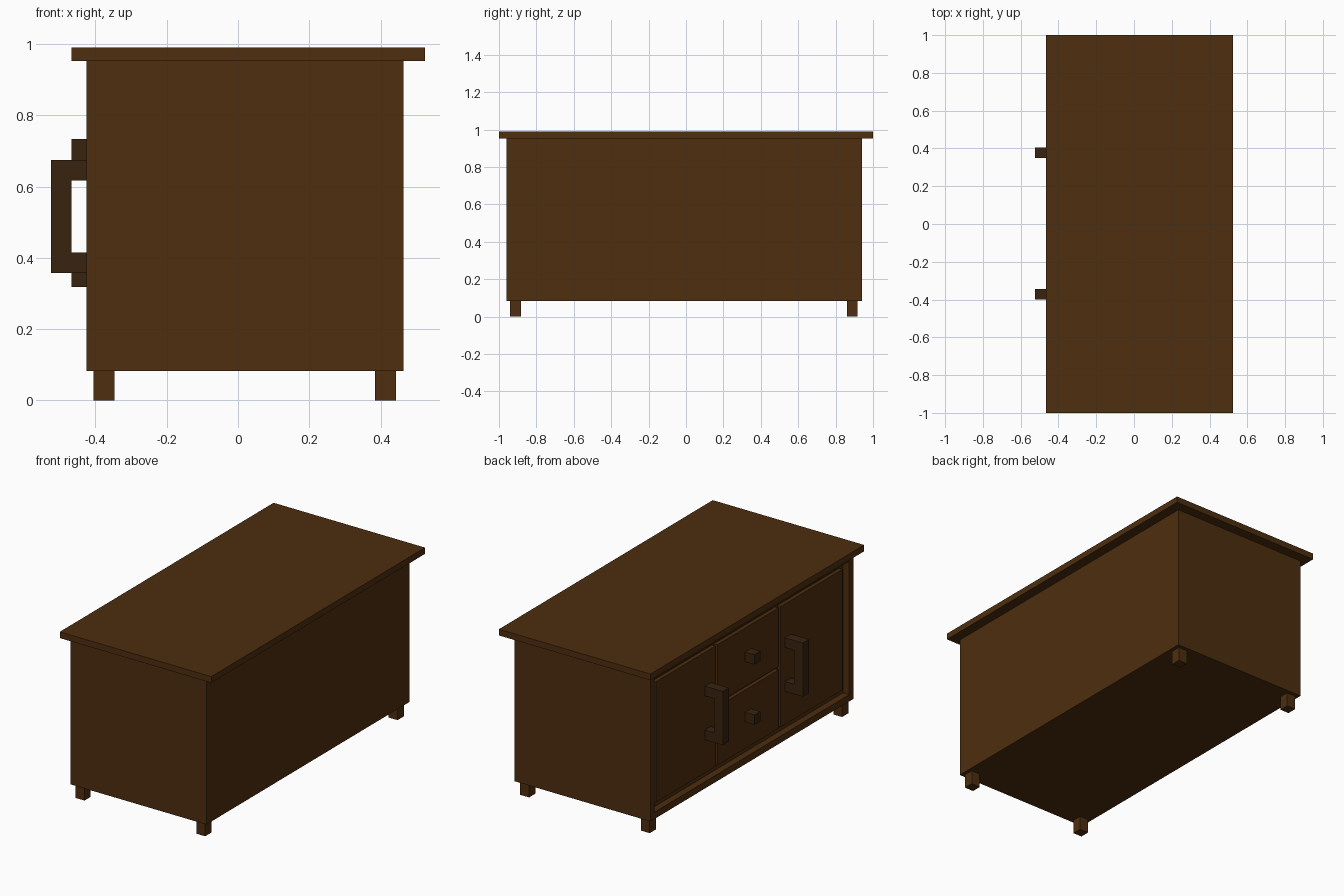
import bpy, bmesh

if "Cube" in bpy.data.objects:
    bpy.data.objects.remove(bpy.data.objects["Cube"])


def material(name, rgb):
    m = bpy.data.materials.new(name)
    m.diffuse_color = (*rgb, 1)
    m.use_nodes = True
    m.node_tree.nodes["Principled BSDF"].inputs["Base Color"].default_value = m.diffuse_color
    return m


WOOD = material("brown wood", (0.074, 0.0273, 0.0048))
DARK = material("dark handle wood", (0.0395, 0.0172, 0.0051))


def finish(name, bm, mat):
    bmesh.ops.recalc_face_normals(bm, faces=bm.faces)
    me = bpy.data.meshes.new(name)
    bm.to_mesh(me)
    bm.free()
    me.materials.append(mat)
    ob = bpy.data.objects.new(name, me)
    bpy.context.collection.objects.link(ob)
    return ob


def cube(bm, x, y, z):
    """Add a box given (min, max) ranges on each axis."""
    verts = bmesh.ops.create_cube(bm, size=1)["verts"]
    for v in verts:
        v.co = [r[0] if c < 0 else r[1] for c, r in zip(v.co, (x, y, z))]
    return verts


def box(name, x, y, z, mat=WOOD):
    bm = bmesh.new()
    cube(bm, x, y, z)
    return finish(name, bm, mat)


# cabinet body, with a framed recess in the -x side
bm = bmesh.new()
cube(bm, (-0.425, 0.465), (-0.96, 0.94), (0.083, 0.953))
bm.normal_update()
face = min(bm.faces, key=lambda f: f.calc_center_median().x)
bmesh.ops.inset_region(bm, faces=[face], thickness=0.057, depth=0)
new = bmesh.ops.extrude_face_region(bm, geom=[face])["geom"]
bmesh.ops.translate(bm, vec=(0.04, 0, 0),
                    verts=[g for g in new if isinstance(g, bmesh.types.BMVert)])
if face.is_valid:
    bmesh.ops.delete(bm, geom=[face], context='FACES_ONLY')
finish("cabinet_body", bm, WOOD)

# top board
box("top_board", (-0.467, 0.525), (-1, 1), (0.953, 0.99))

# four legs
for x in (-0.405, 0.385):
    for y in (-0.94, 0.86):
        box("leg", (x, x + 0.058), (y, y + 0.058), (0, 0.083))

# doors and drawer fronts, set slightly back with gaps between them
PANEL_X = (-0.407, -0.385)
box("left_door", PANEL_X, (0.306, 0.864), (0.161, 0.875))
box("right_door", PANEL_X, (-0.883, -0.305), (0.161, 0.875))
box("lower_drawer", PANEL_X, (-0.285, 0.287), (0.161, 0.508))
box("upper_drawer", PANEL_X, (-0.285, 0.287), (0.528, 0.875))

# drawer knobs
for z in (0.318, 0.675):
    box("drawer_knob", (-0.467, -0.407), (-0.028, 0.028), (z, z + 0.058), DARK)

# C-shaped door handles: profile in xz, extruded along y
PROFILE = [(-0.525, 0.357), (-0.407, 0.357), (-0.407, 0.415), (-0.467, 0.415),
           (-0.467, 0.617), (-0.407, 0.617), (-0.407, 0.675), (-0.525, 0.675)]
for y in (-0.401, 0.349):
    bm = bmesh.new()
    f = bm.faces.new([bm.verts.new((x, y, z)) for x, z in PROFILE])
    ext = bmesh.ops.extrude_face_region(bm, geom=[f], use_keep_orig=True)["geom"]
    bmesh.ops.translate(bm, vec=(0, 0.056, 0),
                        verts=[g for g in ext if isinstance(g, bmesh.types.BMVert)])
    finish("door_handle", bm, DARK)
